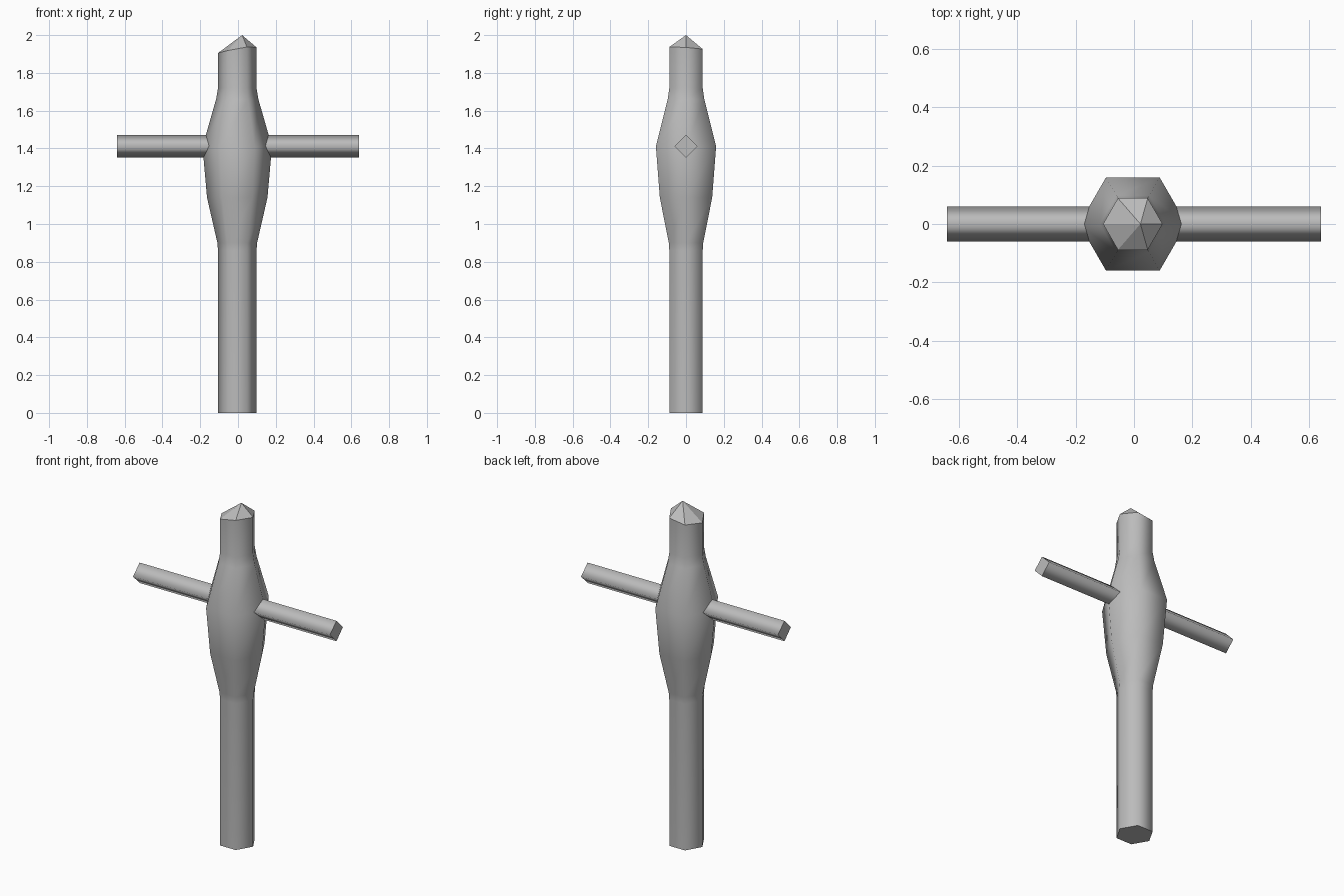
import bpy
import bmesh
from math import cos, sin, pi

cube = bpy.data.objects.get("Cube")
if cube:
    bpy.data.objects.remove(cube, do_unlink=True)

GREY = (0.5, 0.5, 0.5, 1)
mat = bpy.data.materials.new("plain grey")
mat.use_nodes = True
mat.diffuse_color = GREY
mat.node_tree.nodes["Principled BSDF"].inputs["Base Color"].default_value = GREY


def finish(name, bm):
    """Recalculate normals, keep cap edges sharp and link the object."""
    bmesh.ops.recalc_face_normals(bm, faces=bm.faces)
    for e in bm.edges:
        if any(not f.smooth for f in e.link_faces):
            e.smooth = False
    mesh = bpy.data.meshes.new(name)
    bm.to_mesh(mesh)
    bm.free()
    mesh.materials.append(mat)
    obj = bpy.data.objects.new(name, mesh)
    bpy.context.collection.objects.link(obj)
    return obj


def bridge(bm, a, b, smooth=True):
    n = len(a)
    for i in range(n):
        f = bm.faces.new((a[i], a[(i + 1) % n], b[(i + 1) % n], b[i]))
        f.smooth = smooth


# Six-sided post with a swollen middle, given as (height, radius)
SIDES = 6
CENTRE = -0.004
PROFILE = [(0, 0.102), (0.86, 0.102), (0.9, 0.105), (1.14, 0.16),
           (1.41, 0.184), (1.66, 0.112), (1.72, 0.102)]
RIM = [1.935, 1.926, 1.912, 1.905, 1.918, 1.937]  # slanted top rim


def ring(bm, radius, heights):
    return [bm.verts.new((CENTRE + radius * cos(2 * pi * i / SIDES),
                          radius * sin(2 * pi * i / SIDES), z))
            for i, z in enumerate(heights)]


bm = bmesh.new()
rings = [ring(bm, r, [z] * SIDES) for z, r in PROFILE]
rings.append(ring(bm, 0.102, RIM))
for low, high in zip(rings, rings[1:]):
    bridge(bm, low, high)
bm.faces.new(rings[0])

# Off-centre faceted point
apex = bm.verts.new((0.022, 0, 2))
for i in range(SIDES):
    bm.faces.new((rings[-1][i], rings[-1][(i + 1) % SIDES], apex))
finish("post", bm)

# Square crossbar turned on its corner
bm = bmesh.new()
ends = [[bm.verts.new((x, 0.06 * cos(i * pi / 2), 1.412 + 0.06 * sin(i * pi / 2)))
         for i in range(4)] for x in (-0.64, 0.64)]
bridge(bm, *ends)
for end in ends:
    bm.faces.new(end)
finish("crossbar", bm)
